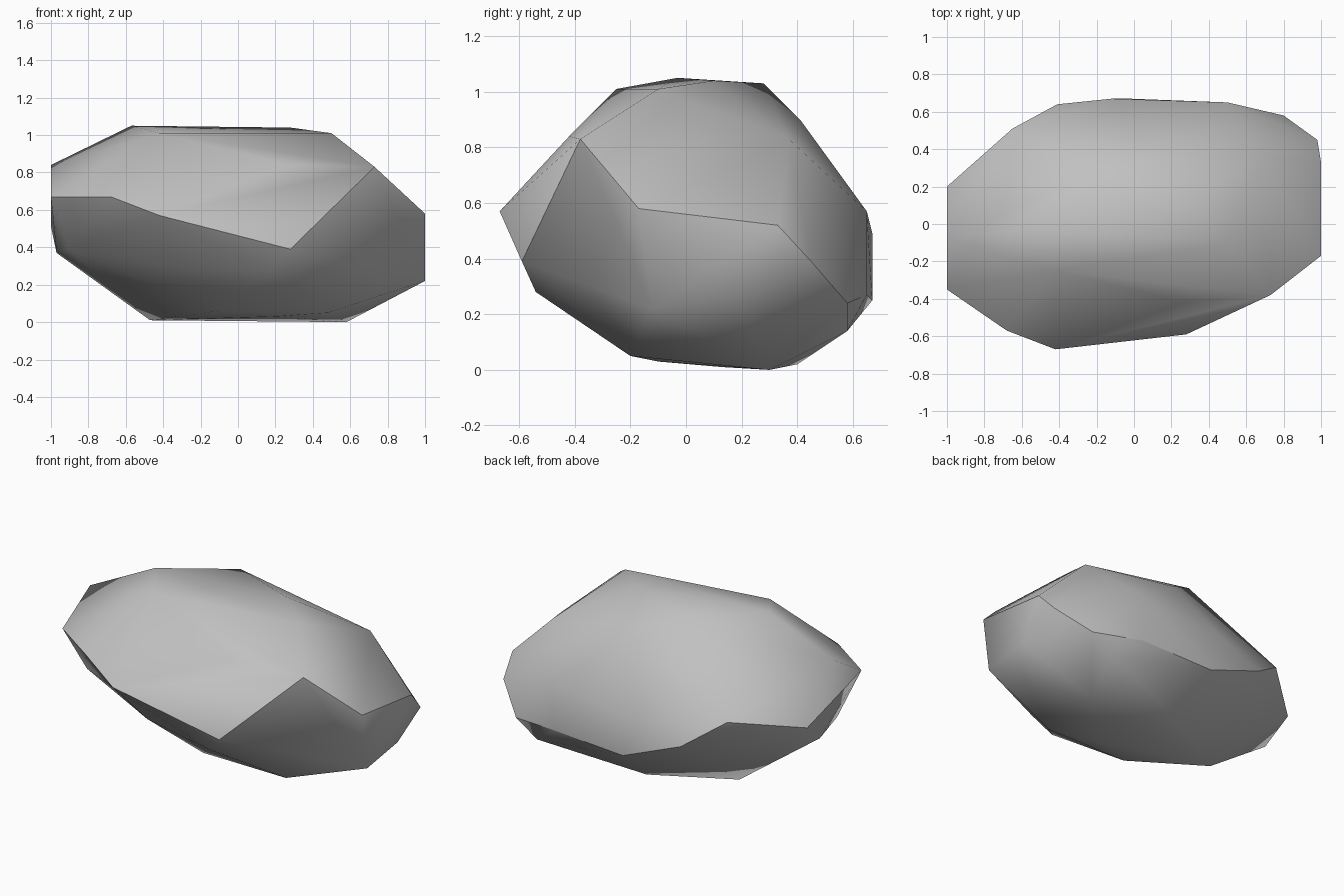
import bpy
import bmesh
from mathutils import Vector

# Remove the default object
default_cube = bpy.data.objects.get("Cube")
if default_cube:
    bpy.data.objects.remove(default_cube, do_unlink=True)


def make_material(name, colour):
    """One flat colour, shown in viewport and render."""
    material = bpy.data.materials.new(name)
    material.use_nodes = True
    material.diffuse_color = colour
    shader = material.node_tree.nodes["Principled BSDF"]
    shader.inputs["Base Color"].default_value = colour
    shader.inputs["Roughness"].default_value = 0.9
    return material


# Corners of the boulder, in hundredths of a unit
# Fracture ridge running round the girdle: front, right end, back, left end
ridge = [
    (-100, -35, 67), (-68, -57, 67), (-42, -67, 57), (28, -59, 39),
    (73, -38, 83), (100, -17, 58), (100, 33, 52), (98, 45, 39),
    (80, 58, 24), (48, 65, 27), (-2, 67, 25), (-41, 64, 40),
    (-65, 51, 57), (-100, 20, 51),
]
# Upper shoulders and crown
crown = [
    (-100, -7, 84), (-57, -3, 105), (-42, -25, 101), (28, 10, 104),
    (50, -10, 101), (-18, 28, 103), (68, 37, 83), (5, 41, 90),
    (27, -42, 84), (50, 65, 57), (-12, 67, 49),
]
# Lower flanks and the narrow base
base = [
    (-91, -23, 39), (-97, 3, 37), (-35, -42, 29), (17, -54, 28),
    (20, -10, 3), (-47, 13, 1), (-10, -21, 6), (48, -20, 5),
    (58, 30, 0), (0, 40, 2), (65, 58, 14), (100, 19, 27),
    (100, -12, 22),
]

# Wrap a tight skin around the corners
bm = bmesh.new()
ridge_verts = [bm.verts.new(Vector(p) / 100) for p in ridge]
for corner in crown + base:
    bm.verts.new(Vector(corner) / 100)
bmesh.ops.convex_hull(bm, input=bm.verts[:])

# Keep the fracture ridge crisp where it is a real edge of the skin
for start, end in zip(ridge_verts, ridge_verts[1:] + ridge_verts[:1]):
    edge = bm.edges.get((start, end))
    if edge:
        edge.smooth = False

# Drop corners swallowed by the skin, then shade the rest softly
loose = [v for v in bm.verts if not v.link_faces]
bmesh.ops.delete(bm, geom=loose, context="VERTS")
bmesh.ops.recalc_face_normals(bm, faces=bm.faces[:])
for face in bm.faces:
    face.smooth = True

# Boulder object
mesh = bpy.data.meshes.new("boulder")
bm.to_mesh(mesh)
bm.free()
mesh.materials.append(make_material("stone_grey", (0.53, 0.53, 0.53, 1)))
boulder = bpy.data.objects.new("boulder", mesh)
bpy.context.collection.objects.link(boulder)
